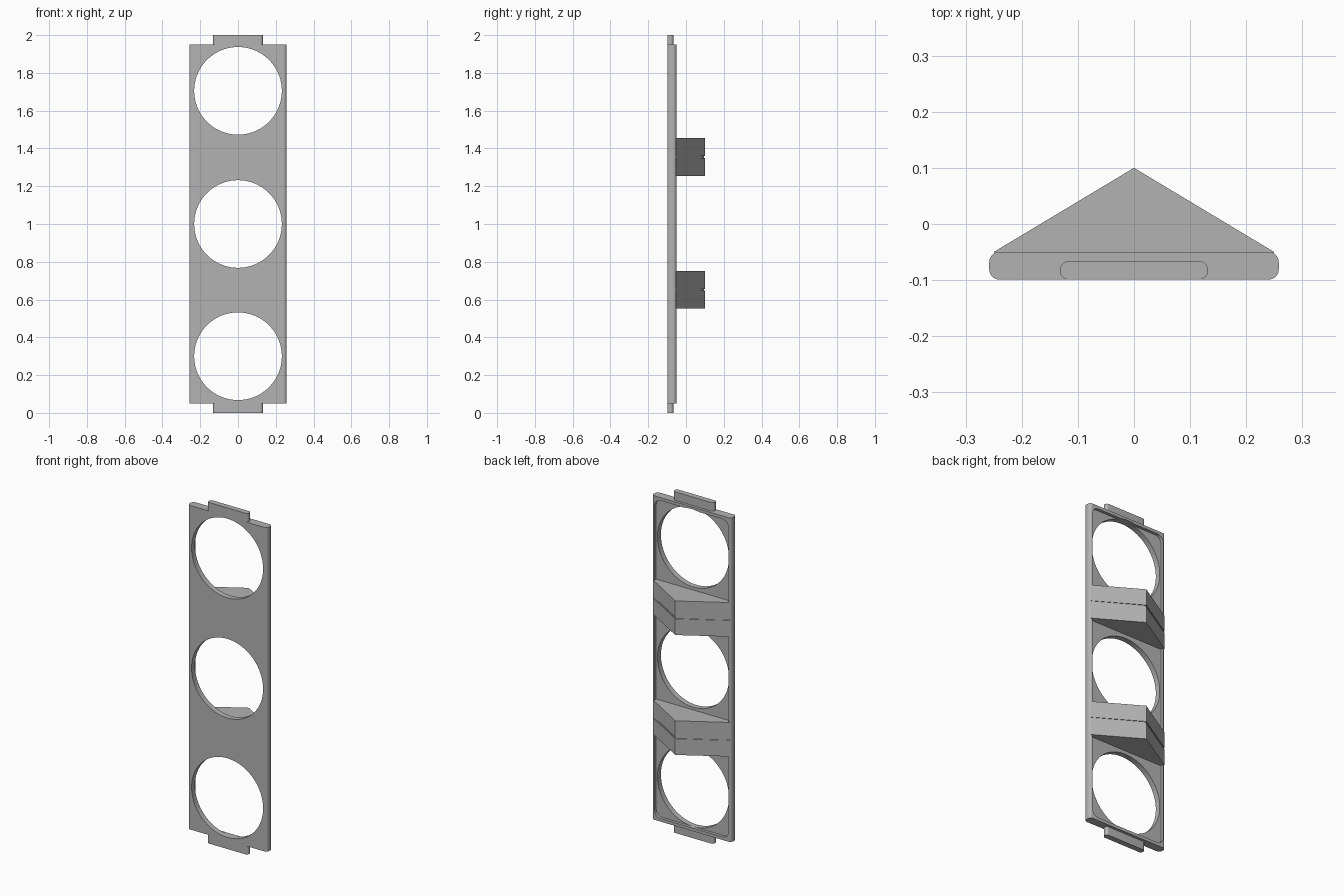
import bpy
import bmesh
import math
from mathutils import Matrix

cube = bpy.data.objects.get("Cube")
if cube:
    bpy.data.objects.remove(cube, do_unlink=True)

# Single grey plastic
grey = bpy.data.materials.new("grey plastic")
grey.use_nodes = True
colour = (0.45, 0.45, 0.45, 1)
grey.diffuse_color = colour
grey.node_tree.nodes["Principled BSDF"].inputs["Base Color"].default_value = colour

FRONT, BACK, FLOOR = -0.099, -0.05, -0.067
HALF_W, BOTTOM, TOP = 0.258, 0.05, 1.95


def prism(name, outline, low, high, turn=None):
    """Extrude a flat outline from low to high along z, then turn it."""
    bm = bmesh.new()
    face = bm.faces.new([bm.verts.new((x, y, low)) for x, y in outline])
    grown = bmesh.ops.extrude_face_region(bm, geom=[face])["geom"]
    for v in grown:
        if isinstance(v, bmesh.types.BMVert):
            v.co.z = high
    bmesh.ops.recalc_face_normals(bm, faces=bm.faces)
    if turn:
        bm.transform(turn)
    mesh = bpy.data.meshes.new(name)
    bm.to_mesh(mesh)
    bm.free()
    mesh.materials.append(grey)
    obj = bpy.data.objects.new(name, mesh)
    bpy.context.collection.objects.link(obj)
    return obj


def rounded(x0, x1, y0, y1, r, steps=8):
    """Rounded rectangle outline."""
    pts = []
    centres = [(x1 - r, y1 - r), (x0 + r, y1 - r), (x0 + r, y0 + r), (x1 - r, y0 + r)]
    for i, (cx, cy) in enumerate(centres):
        for k in range(steps + 1):
            a = (i + k / steps) * math.pi / 2
            pts.append((cx + r * math.cos(a), cy + r * math.sin(a)))
    return pts


def circle(r, z, steps=96):
    return [(r * math.cos(2 * math.pi * i / steps), z + r * math.sin(2 * math.pi * i / steps))
            for i in range(steps)]


def smooth(obj):
    bpy.ops.object.select_all(action="DESELECT")
    obj.select_set(True)
    bpy.context.view_layer.objects.active = obj
    bpy.ops.object.shade_smooth_by_angle(angle=math.radians(30))


def cut(target, cutter):
    cutter.hide_render = True
    mod = target.modifiers.new("cut", "BOOLEAN")
    mod.operation, mod.solver, mod.object = "DIFFERENCE", "EXACT", cutter
    bpy.context.view_layer.objects.active = target
    bpy.ops.object.modifier_apply(modifier=mod.name)
    bpy.data.objects.remove(cutter, do_unlink=True)


# Turns an outline drawn in x, z so that its depth runs along -y
upright = Matrix.Rotation(math.pi / 2, 4, "X")

# Faceplate with rounded long edges, a shallow back recess and three round holes
plate = prism("faceplate", rounded(-HALF_W, HALF_W, FRONT, BACK, 0.018), BOTTOM, TOP)
rim = 0.018
recess = rounded(rim - HALF_W, HALF_W - rim, BOTTOM + rim, TOP - rim, 0.04)
cut(plate, prism("recess_cutter", recess, -FLOOR, 0.0, upright))
for z in (0.3, 1.0, 1.705):
    cut(plate, prism("hole_cutter", circle(0.232, z), 0.0, 0.2, upright))
smooth(plate)

# Locating tabs at both ends
tab_outline = rounded(-0.132, 0.132, FRONT, -0.066, 0.016)
smooth(prism("bottom_tab", tab_outline, 0.0, BOTTOM + 0.005))
smooth(prism("top_tab", tab_outline, TOP - 0.005, 2.0))


# Triangular back braces: two wedges joined by a thin inset web
def wedge(name, low, high, inset=0.0):
    w, root, tip = 0.25 - inset, BACK, 0.1 - inset
    base = 0.235
    prism(name, [(-base, FLOOR - 0.003), (base, FLOOR - 0.003), (w, root), (0, tip), (-w, root)],
          low, high)


for label, z in (("lower", 0.652), ("upper", 1.355)):
    wedge(label + "_brace_bottom", z - 0.1, z - 0.005)
    wedge(label + "_brace_web", z - 0.005, z + 0.005, 0.005)
    wedge(label + "_brace_top", z + 0.005, z + 0.1)
